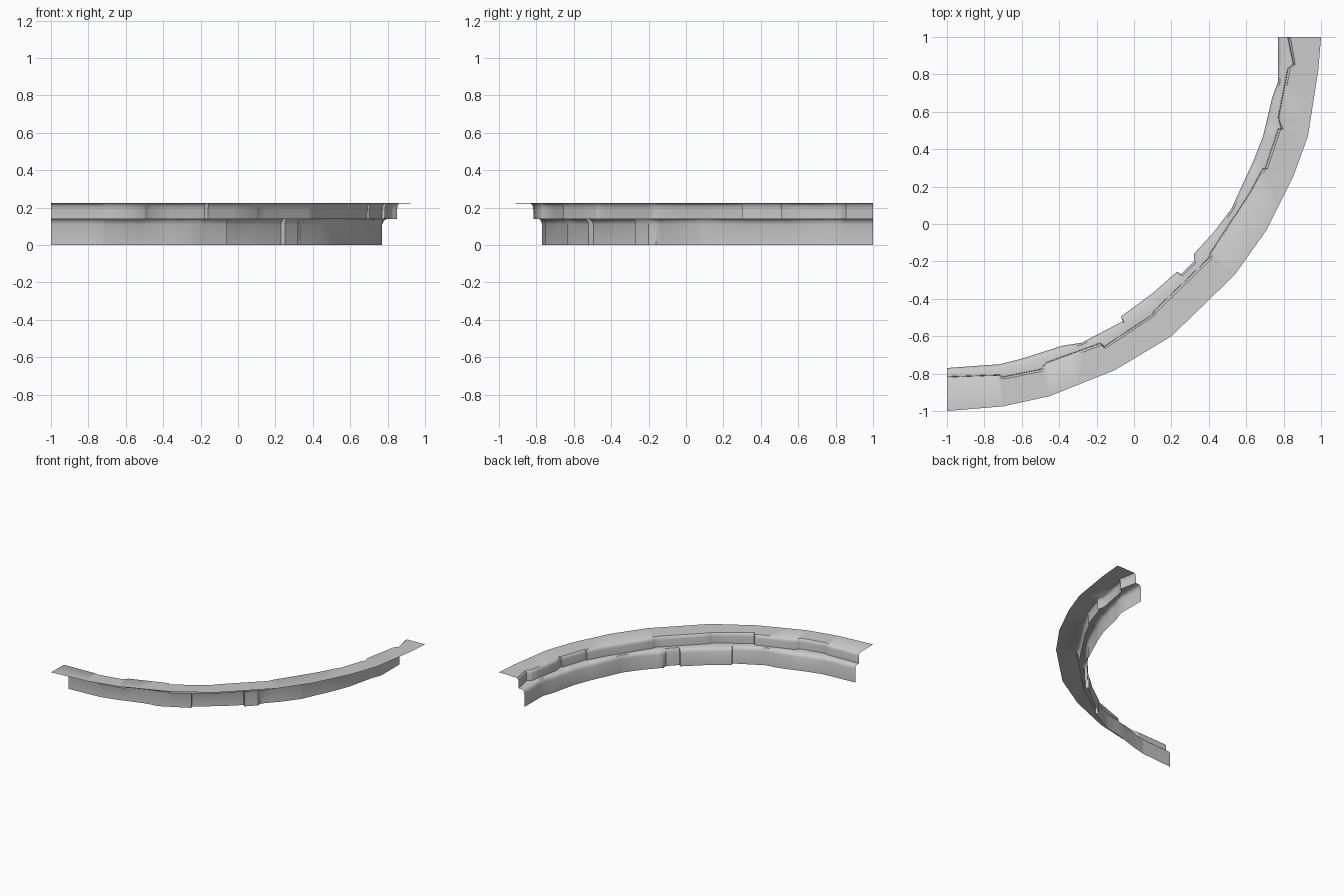
import bpy, bmesh, math
from mathutils import Vector

cube = bpy.data.objects.get("Cube")
if cube:
    bpy.data.objects.remove(cube, do_unlink=True)

stone = bpy.data.materials.new("grey_stone")
stone.use_nodes = True
grey = (0.6, 0.6, 0.6, 1.0)
stone.diffuse_color = grey
shader = stone.node_tree.nodes["Principled BSDF"]
shader.inputs["Base Color"].default_value = grey
shader.inputs["Roughness"].default_value = 0.8

# The quarter ring turns about this corner
CENTRE = Vector((-1, 1))


def angle(point):
    d = point - CENTRE
    return math.atan2(d.x, -d.y)


def rail(pairs):
    """Plan-view path, sorted by its angle about the centre."""
    return sorted((Vector(p) / 100 for p in pairs), key=angle)


def at_angle(path, a):
    """Point of the path at the given angle."""
    for p, q in zip(path, path[1:]):
        if a <= angle(q) + 1e-6:
            start, end = angle(p), angle(q)
            t = (a - start) / max(end - start, 1e-9)
            return p.lerp(q, min(max(t, 0), 1))
    return path[-1].copy()


# Plan-view rails, in hundredths: rough stone fronts and the faceted rim
wall = rail([(-100, -77), (-72, -75), (-60, -72), (-38, -65), (-28, -63.5),
             (-6, -52), (-7, -49.5), (10, -37), (23, -25.5), (25, -27),
             (32, -20), (32, -16), (43, -4), (52, 8), (64, 34), (69, 47),
             (74, 68), (77, 76), (77, 100)])
step = rail([(-100, -81.5), (-72, -80.5), (-70, -81.5), (-50, -77.5),
             (-47, -74), (-18, -63.5), (-16, -65.5), (10, -48), (11, -46),
             (40, -18), (41, -15), (62, 17), (69, 30), (70, 30), (77, 51),
             (78.5, 51), (77, 57), (82, 83), (85, 85.5), (82, 100)])
rim = rail([(-100, -100), (-70, -97.5), (-45, -92), (-10, -78), (20, -60),
            (54, -27), (71, -3), (85, 25), (93, 47), (98.5, 82), (100, 100)])

# Shared stations at every corner of every rail
stations = []
for a in sorted(angle(p) for path in (wall, step, rim) for p in path):
    if not stations or a - stations[-1] > 1e-3:
        stations.append(a)


def course(name, rows):
    """Skin rows of (inner rail, outer rail, blend, height) into a surface."""
    bm = bmesh.new()
    grid = []
    for inner, outer, blend, z in rows:
        points = [at_angle(inner, a).lerp(at_angle(outer, a), blend)
                  for a in stations]
        grid.append([bm.verts.new((p.x, p.y, z)) for p in points])
    for low, high in zip(grid, grid[1:]):
        for i in range(len(stations) - 1):
            bm.faces.new((low[i + 1], low[i], high[i], high[i + 1]))
    mesh = bpy.data.meshes.new(name)
    bm.to_mesh(mesh)
    bm.free()
    mesh.materials.append(stone)
    obj = bpy.data.objects.new(name, mesh)
    bpy.context.collection.objects.link(obj)
    bpy.ops.object.select_all(action="DESELECT")
    obj.select_set(True)
    bpy.context.view_layer.objects.active = obj
    bpy.ops.object.shade_smooth_by_angle(angle=math.radians(40))
    return obj


# Lower course: upright wall, eased edge and ledge
course("lower_stones", [
    (wall, step, 0.0, 0.0),
    (wall, step, 0.0, 0.11),
    (wall, step, 0.12, 0.13),
    (wall, step, 0.3, 0.138),
    (wall, step, 1.0, 0.14)])

# Upper course: set-back riser, rounded nose and flat top out to the rim
course("upper_stones", [
    (step, rim, 0.0, 0.14),
    (step, rim, 0.01, 0.195),
    (step, rim, 0.03, 0.213),
    (step, rim, 0.09, 0.222),
    (step, rim, 1.0, 0.225)])
